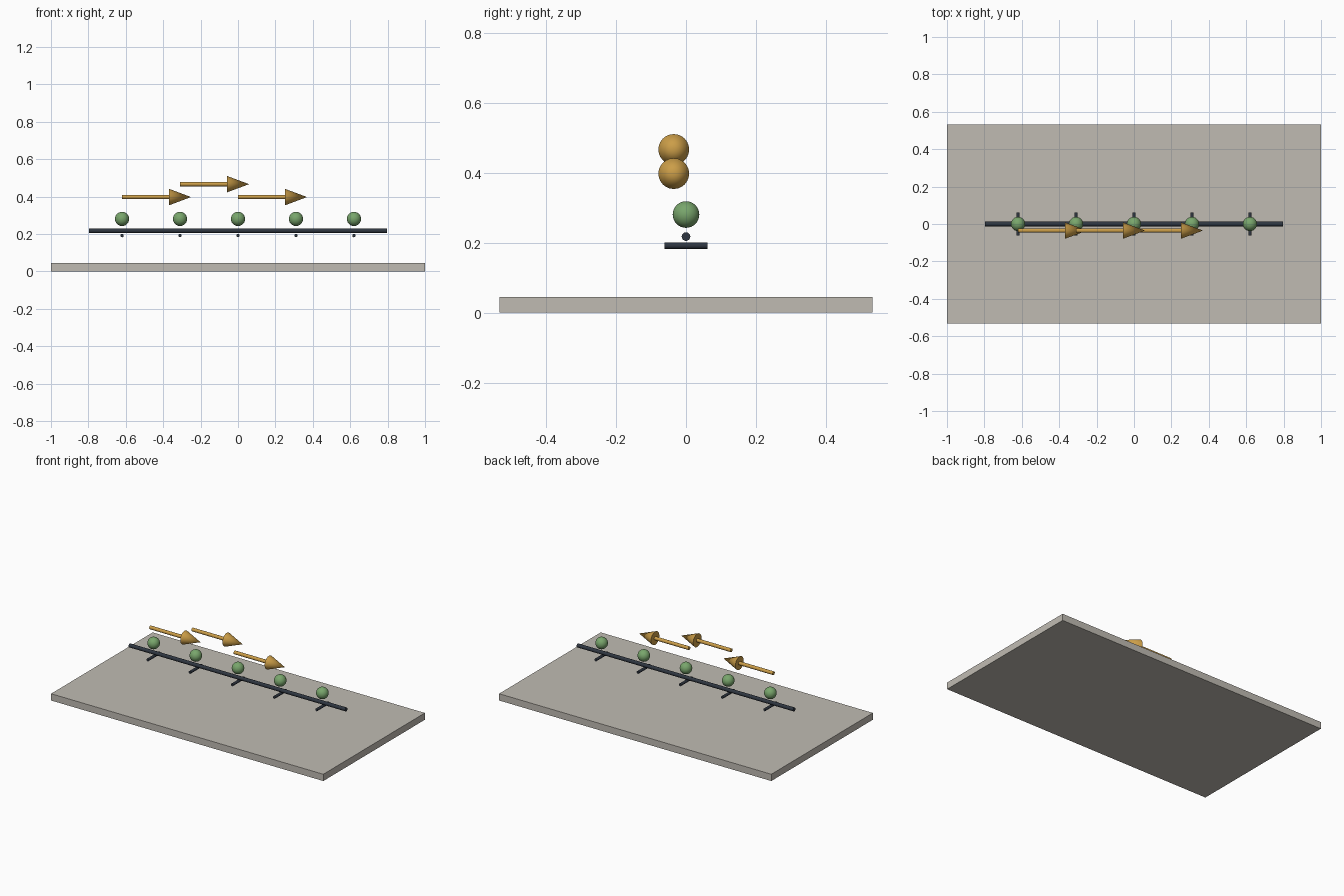
import bpy
import math

cube = bpy.data.objects.get("Cube")
if cube:
    bpy.data.objects.remove(cube, do_unlink=True)


def material(name, rgb):
    mat = bpy.data.materials.new(name)
    mat.use_nodes = True
    color = (*rgb, 1.0)
    mat.diffuse_color = color
    mat.node_tree.nodes["Principled BSDF"].inputs["Base Color"].default_value = color
    return mat


stone = material("warm_grey", (0.53, 0.50, 0.45))
slate = material("dark_slate", (0.028, 0.037, 0.052))
green = material("leaf_green", (0.19, 0.38, 0.15))
gold = material("gold", (0.60, 0.34, 0.065))

ALONG_X = (0, math.pi / 2, 0)
ALONG_Y = (math.pi / 2, 0, 0)


def finish(name, mat, smooth=True):
    obj = bpy.context.object
    obj.name = name
    obj.data.materials.append(mat)
    if smooth:
        bpy.ops.object.shade_smooth_by_angle(angle=math.radians(35))
    return obj


def rod(name, center, radius, length, rotation, mat):
    bpy.ops.mesh.primitive_cylinder_add(vertices=24, radius=radius, depth=length,
                                        location=center, rotation=rotation)
    return finish(name, mat)


def arrow(name, x, z):
    y, shaft, head = -0.035, 0.255, 0.118
    rod(name + "_shaft", (x + shaft / 2, y, z), 0.0115, shaft, ALONG_X, gold)
    bpy.ops.mesh.primitive_cone_add(vertices=24, radius1=0.044, radius2=0, depth=head,
                                    location=(x + shaft + head / 2 - 0.004, y, z),
                                    rotation=ALONG_X)
    finish(name + "_head", gold)


# Base slab
bpy.ops.mesh.primitive_cube_add(size=1, location=(0, 0, 0.0225))
bpy.context.object.scale = (2, 1.066, 0.045)
finish("base_slab", stone, smooth=False)

# Horizontal rail
rod("rail", (0, 0, 0.217), 0.0123, 1.592, ALONG_X, slate)

# Cross bars under the rail with a ball above each
spacing = 0.31
for i in range(5):
    x = (i - 2) * spacing
    rod(f"cross_bar_{i + 1}", (x, 0, 0.191), 0.009, 0.124, ALONG_Y, slate)
    bpy.ops.mesh.primitive_uv_sphere_add(segments=32, ring_count=16, radius=0.038,
                                         location=(x, 0, 0.28))
    finish(f"ball_{i + 1}", green)

# Three arrows, the middle one raised
for i, z in enumerate((0.397, 0.466, 0.397)):
    arrow(f"arrow_{i + 1}", (i - 2) * spacing, z)
